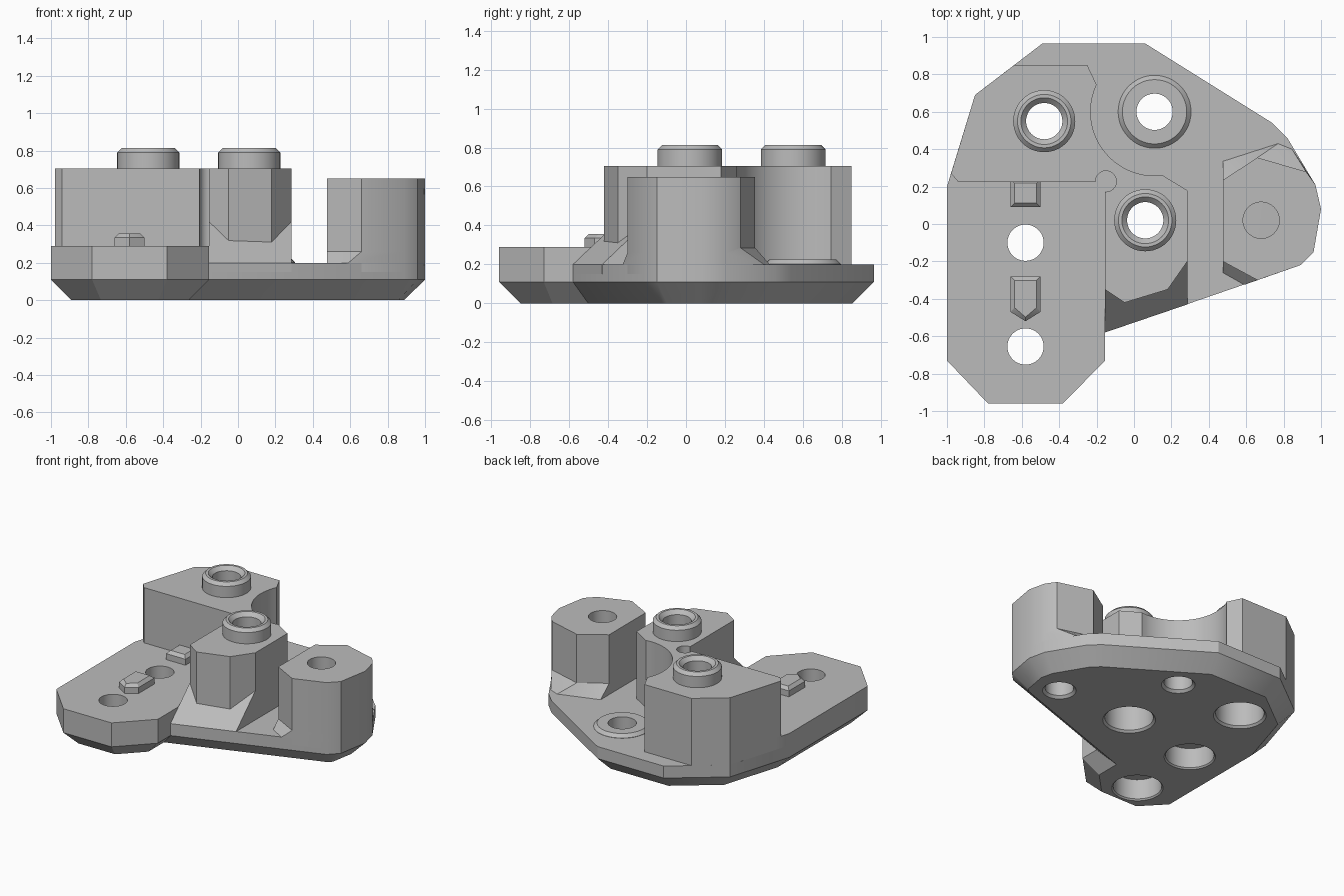
import bpy, bmesh
from math import cos, sin, pi, radians
from mathutils import Vector

old = bpy.data.objects.get("Cube")
if old:
    bpy.data.objects.remove(old)

grey = bpy.data.materials.new("plain grey")
grey.use_nodes = True
GREY = (0.5, 0.5, 0.5, 1)
grey.diffuse_color = GREY
grey.node_tree.nodes["Principled BSDF"].inputs["Base Color"].default_value = GREY


def finish(name, bm):
    bmesh.ops.recalc_face_normals(bm, faces=bm.faces)
    mesh = bpy.data.meshes.new(name)
    bm.to_mesh(mesh)
    bm.free()
    mesh.materials.append(grey)
    obj = bpy.data.objects.new(name, mesh)
    bpy.context.collection.objects.link(obj)
    return obj


def loft(name, rings):
    """Closed solid through rings that all have the same point count."""
    bm = bmesh.new()
    loops = [[bm.verts.new(p) for p in ring] for ring in rings]
    for a, b in zip(loops, loops[1:]):
        for i in range(len(a)):
            j = (i + 1) % len(a)
            bm.faces.new((a[i], a[j], b[j], b[i]))
    bm.faces.new(loops[0][::-1])
    bm.faces.new(loops[-1])
    return finish(name, bm)


def level(outline, z):
    return [(x, y, z) for x, y in outline]


def prism(name, outline, z0, z1):
    return loft(name, [level(outline, z0), level(outline, z1)])


def hull(name, points):
    bm = bmesh.new()
    for p in points:
        bm.verts.new(p)
    bmesh.ops.convex_hull(bm, input=bm.verts)
    bmesh.ops.dissolve_limit(bm, angle_limit=radians(1), verts=bm.verts, edges=bm.edges)
    return finish(name, bm)


def lathe(name, centre, profile, sides=48):
    cx, cy = centre
    turn = [2 * pi * i / sides for i in range(sides)]
    return loft(name, [[(cx + r * cos(t), cy + r * sin(t), z) for t in turn]
                       for r, z in profile])


def inset(outline, d):
    """Mitred inward offset of an anticlockwise outline."""
    pts = [Vector(p) for p in outline]
    result = []
    for i, p in enumerate(pts):
        a = (p - pts[i - 1]).normalized()
        b = (pts[(i + 1) % len(pts)] - p).normalized()
        na, nb = Vector((-a.y, a.x)), Vector((-b.y, b.x))
        result.append(tuple(p + (na + nb) * d / (1 + na.dot(nb))))
    return result


# Hole centres
TOWER_HOLES = [(-0.48, 0.55), (0.06, 0.02)]
ARM_HOLES = [(-0.58, -0.1), (-0.58, -0.655)]
POST_HOLE = (0.68, 0.02)
FLOOR_HOLE = (0.11, 0.6)

# Base plate with chamfered underside
arm_front = [(-1, -0.73), (-0.78, -0.96), (-0.38, -0.96), (-0.155, -0.73)]
post_side = [(0.89, -0.22), (0.96, -0.15), (1, 0.08), (0.97, 0.21)]
base = arm_front + [(-0.155, -0.58)] + post_side + [
    (0.82, 0.46), (0.74, 0.54), (0.06, 0.965), (-0.49, 0.965), (-0.85, 0.69), (-1, 0.2)]
parts = [loft("base_plate", [level(inset(base, 0.11), 0), level(base, 0.11),
                             level(base, 0.2)])]

# Raised front arm
parts.append(prism("front_arm", arm_front + [
    (-0.155, 0.28), (-0.5, 0.3), (-0.97, 0.298), (-1, 0.2)], 0.115, 0.29))

# Tall L-shaped tower around a round recess
arc = [(FLOOR_HOLE[0] + 0.342 * cos(radians(t)), FLOOR_HOLE[1] + 0.342 * sin(radians(t)))
       for t in range(270, 154, -5)]
tower = [(-0.978, 0.27), (-0.94, 0.225), (-0.155, 0.225), (-0.155, -0.35),
         (-0.05, -0.42), (0.18, -0.35), (0.285, -0.2), (0.285, 0.18), (0.15, 0.262)]
tower += arc + [(-0.25, 0.85), (-0.64, 0.85), (-0.85, 0.69)]
parts.append(prism("tower", tower, 0.15, 0.705))

# Sloping foot in front of the tower
foot = [(-0.155, -0.58, 0.2), (0.285, -0.43, 0.2), (0.285, -0.2, 0.42), (-0.155, -0.35, 0.42)]
parts.append(loft("tower_foot", [[(x, y, 0.15) for x, y, z in foot], foot]))

# Side post with flared foot
post = [(0.475, -0.2), (0.66, -0.3)] + post_side + [(0.92, 0.28), (0.66, 0.355), (0.475, 0.235)]
flare = [(0.475, -0.26), (0.59, -0.325)] + post_side + [
    (0.92, 0.28), (0.845, 0.4), (0.77, 0.43), (0.475, 0.335)]
parts.append(prism("side_post", post, 0.15, 0.65))
parts.append(hull("side_post_foot", level(flare, 0.2) + level(post[:2], 0.26)
                  + level(post_side, 0.26) + level(post[-3:], 0.285)))

# Collars on the tower and a low ring on the floor
for c in TOWER_HOLES:
    parts.append(lathe("tower_collar", c, [(0.166, 0.6), (0.166, 0.79), (0.143, 0.813)]))
parts.append(lathe("floor_ring", FLOOR_HOLE, [(0.195, 0.15), (0.195, 0.202), (0.172, 0.225)]))

# Small keys on the arm
for name, front, tip, back in (("rear_key", 0.09, 0.09, 0.24),
                               ("front_key", -0.47, -0.52, -0.28)):
    def key_outline(m):
        return [(-0.66 + m, front + m), (-0.58, tip + m), (-0.5 - m, front + m),
                (-0.5 - m, back - m), (-0.66 + m, back - m)]
    parts.append(hull(name, level(key_outline(0), 0.27) + level(key_outline(0), 0.335)
                      + level(key_outline(0.022), 0.357)))

# Bores: counterbored from below, chamfered at the rims
cutters = []
for c in TOWER_HOLES:
    cutters.append(lathe("bore", c, [(0.2, -0.02), (0.165, 0.015), (0.165, 0.45), (0.097, 0.45),
                                     (0.097, 0.785), (0.135, 0.823)]))
for c in ARM_HOLES:
    cutters.append(lathe("bore", c, [(0.195, -0.02), (0.165, 0.01), (0.165, 0.16), (0.097, 0.16),
                                     (0.097, 0.5)]))
for c in (POST_HOLE, FLOOR_HOLE):
    cutters.append(lathe("bore", c, [(0.135, -0.02), (0.097, 0.018), (0.097, 0.9)]))
relief = lathe("corner_relief", (-0.15, 0.228), [(0.056, 0.29), (0.056, 0.9)], 24)

holes = bpy.data.collections.new("holes")
for c in cutters:
    holes.objects.link(c)

for obj in parts:
    if not obj.name.endswith(("key", "foot")):
        mod = obj.modifiers.new("bores", "BOOLEAN")
        mod.operand_type = "COLLECTION"
        mod.collection = holes
        mod.solver = "EXACT"
    if obj.name == "tower":
        mod = obj.modifiers.new("relief", "BOOLEAN")
        mod.object = relief
        mod.solver = "EXACT"

# Bake the cuts, then shade with sharp edges kept
bpy.context.view_layer.update()
graph = bpy.context.evaluated_depsgraph_get()
baked = [bpy.data.meshes.new_from_object(o.evaluated_get(graph)) for o in parts]
for obj, mesh in zip(parts, baked):
    obj.modifiers.clear()
    obj.data = mesh
    mesh.shade_smooth()
    mesh.set_sharp_from_angle(angle=radians(30))
for c in cutters + [relief]:
    bpy.data.objects.remove(c)
bpy.data.collections.remove(holes)
